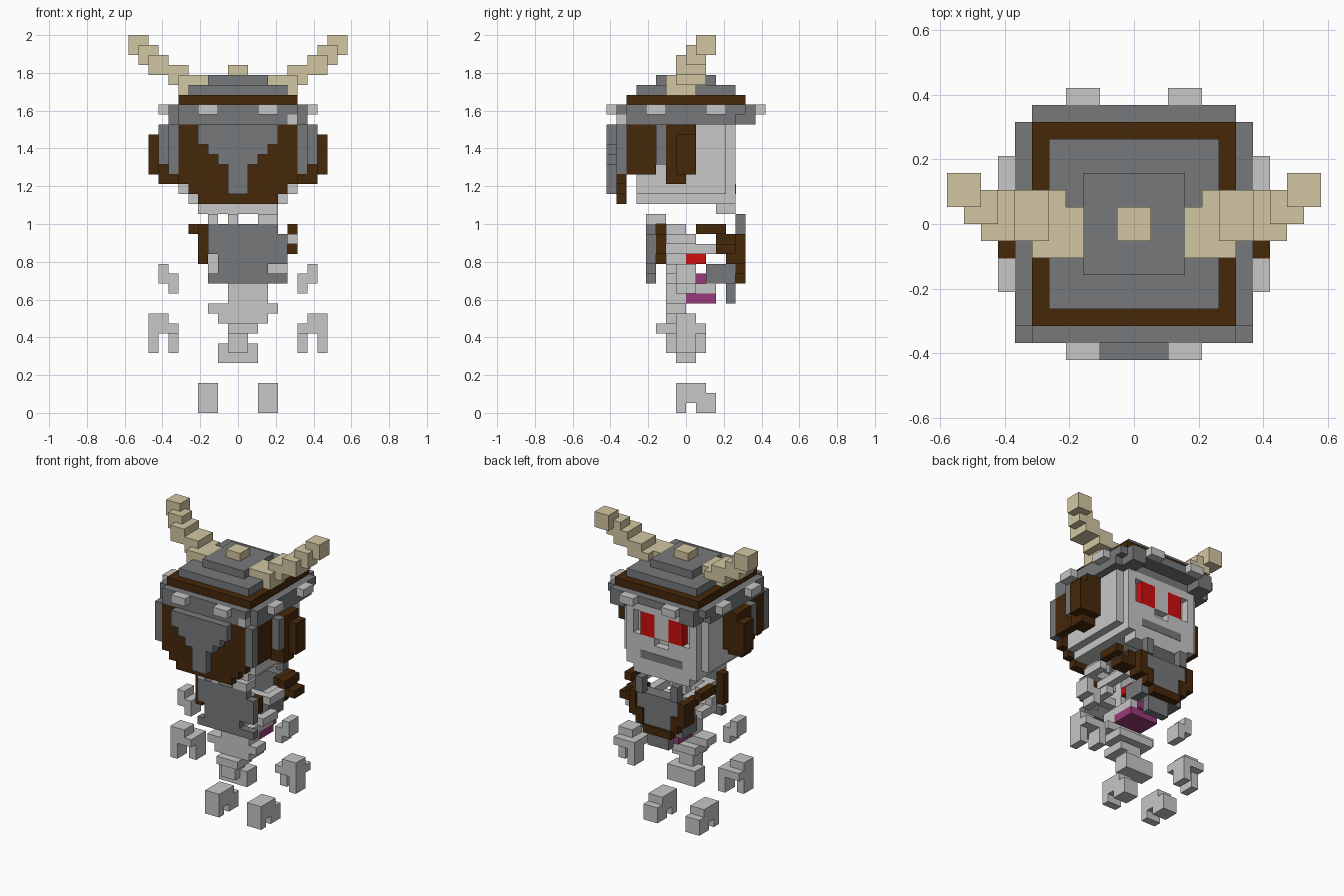
import bpy, bmesh
from mathutils import Matrix, Vector

cube = bpy.data.objects.get("Cube")
if cube:
    bpy.data.objects.remove(cube, do_unlink=True)

V = 2 / 38  # size of one block


def material(name, rgb):
    m = bpy.data.materials.new(name)
    m.diffuse_color = (*rgb, 1)
    m.use_nodes = True
    bsdf = next(n for n in m.node_tree.nodes if n.type == 'BSDF_PRINCIPLED')
    bsdf.inputs["Base Color"].default_value = (*rgb, 1)
    return m


BONE = material("bone grey", (0.57, 0.57, 0.575))
IRON = material("iron grey", (0.18, 0.19, 0.197))
LEATHER = material("dark brown", (0.061, 0.021, 0.003))
HORN = material("horn tan", (0.65, 0.565, 0.36))
RED = material("red", (0.62, 0.004, 0.004))
PURPLE = material("purple", (0.31, 0.042, 0.19))


def part(name, mat, *boxes, mirror=False):
    """One object from boxes (x0, x1, y0, y1, z0, z1) in block units."""
    bm = bmesh.new()
    for x0, x1, y0, y1, z0, z1 in boxes:
        spans = [(x0, x1), (-x1, -x0)] if mirror else [(x0, x1)]
        for a, b in spans:
            mid = Vector((a + b, y0 + y1, z0 + z1)) * (V / 2)
            size = Vector((b - a, y1 - y0, z1 - z0)) * V
            bmesh.ops.create_cube(
                bm, size=1, matrix=Matrix.Translation(mid) @ Matrix.Diagonal((*size, 1)))
    me = bpy.data.meshes.new(name)
    bm.to_mesh(me)
    bm.free()
    me.materials.append(mat)
    ob = bpy.data.objects.new(name, me)
    bpy.context.collection.objects.link(ob)
    return ob


# Helmet cap, brim, studs and knob
part("helmet_cap", IRON, (-5, 5, -5, 5, 32, 33), (-3, 3, -3, 3, 33, 34))
part("helmet_band", LEATHER, (-6, 6, -6, 6, 31, 32))
part("helmet_brim", IRON,
     (-7, 7, -6, 6, 30, 31), (-6, 6, -7, 7, 30, 31),
     (-7, 7, -6, 5, 29, 30), (-6, 5, -7, -6, 29, 30))
part("brim_chip", BONE, (5, 6, -7, -6, 29, 30))
part("brim_corners", IRON, (4, 6, 5, 7, 29, 30), mirror=True)
part("brim_studs", BONE, (2, 4, -8, -7, 30, 31), (2, 4, 7, 8, 30, 31),
     (7, 8, -4, -2, 30, 31), (7, 8, 2, 4, 30, 31), mirror=True)
part("helmet_knob", HORN, (-1, 1, -1, 1, 34, 35))

# Horns climbing outward in steps
part("horns", HORN,
     (3, 6, -2, 1, 32, 34), (4, 5, 1, 2, 33, 34), (5, 7, -1, 2, 33, 34),
     (5, 7, -1, 2, 34, 35), (7, 9, -1, 2, 34, 36), (8, 10, 0, 2, 35, 37),
     (9, 11, 1, 3, 36, 38), mirror=True)

# Neck guard: leather sheet stepping in at the bottom, with an iron Y on it
part("neck_guard", LEATHER,
     (-6, 6, -7, -6, 23, 29), (-5, 5, -7, -6, 22, 23), (-4, 4, -7, -6, 21, 22))
part("neck_guard_ridge", IRON,
     (-4, 4, -8, -7, 27, 29), (-3, 3, -8, -7, 26, 27),
     (-2, 2, -8, -7, 25, 26), (-1, 1, -8, -7, 22, 25))
part("guard_corners", IRON, (6, 7, -7, -6, 24, 29), mirror=True)
part("guard_sides", LEATHER, (6, 7, -6, -3, 24, 29), mirror=True)
part("guard_straps", IRON, (6, 8, -3, -2, 25, 29), mirror=True)
part("ear_flaps", LEATHER, (6, 8, -2, 1, 24, 29), (6, 8, -2, 0, 23, 24),
     (8, 9, -1, 1, 24, 28), mirror=True)

# Skull with a face layer left open at eyes and nose
part("skull", BONE, (-6, 6, -5, 4, 22, 29), (-5, 5, -5, 5, 21, 22),
     (-4, 4, 3, 5, 20, 21))
part("face", BONE, (-5, 5, 4, 5, 28, 29), (-1, 1, 4, 5, 25, 28),
     (-5, 5, 4, 5, 22, 24))
part("cheeks", BONE, (4, 5, 4, 5, 25, 28), (1, 5, 4, 5, 24, 25), mirror=True)
part("eyes", RED, (1, 3, 4, 5, 25, 28), mirror=True)
part("mouth", IRON, (-3, 3, 4.95, 5.05, 22, 23))

# Back plate and its straps
part("back_plate", IRON, (-3, 4, -4, -3, 16, 19), (-2, 4, -4, -3, 15, 16),
     (4, 5, -4, -3, 15, 18), (-2, 3, -4, -3, 14, 15), (-3, 5, -4, -3, 13, 14))
part("back_plate_tips", BONE, (-3, -2, -4, -2, 19, 20), (-1, 0, -4, -2, 19, 20),
     (2, 4, -4, -2, 19, 20))
part("shoulder_strap_right", LEATHER, (-5, -4, 1, 4, 18, 19), (-4, -3, -3, -2, 15, 19))
part("shoulder_strap_left", LEATHER, (5, 6, 1, 4, 18, 19), (5, 6, 3, 5, 16, 17),
     (4, 5, 3, 5, 16, 18), (4, 5, -3, -2, 16, 18))

# Chest bib: iron plate with a leather V-shaped border
part("bib_plate", IRON, (-3, 3, 4, 5, 13, 18), (-1, 2, 4, 5, 11, 13),
     (-2, 2, 5, 5.7, 14, 18), (-3, 3, 5, 5.7, 16, 18))
part("bib_sides", IRON, (2, 3, 2, 5, 13, 15), (2, 3, 5, 6, 18, 20), mirror=True)
part("bib_border", LEATHER, (3, 4, 3, 6, 17, 18), (3, 4, 4, 6, 15, 17),
     (2, 3, 5, 6, 14, 16), (0, 2, 5, 6, 13, 14), mirror=True)

# Ribs: one open ring per level, joined by the backbone
for i, (z, x0, x1, y1) in enumerate([(17, -3, 6, 1), (16, -2, 4, 3),
                                     (14, -3, 5, 1), (12, -1, 3, 3)]):
    part(f"rib_{i + 1}", BONE, (x0, x1, -2, -1, z, z + 1),
         (x0, x0 + 1, -1, y1, z, z + 1), (x1 - 1, x1, -1, y1, z, z + 1))
part("backbone", BONE, (0, 2, -2, 0, 9, 19), (-1, 3, -2, 0, 11, 13),
     (-3, -2, -2, -1, 15, 16), (-3, 4, -2, 0, 10, 11), (-2, 3, -2, 1, 9, 10),
     (-1, 2, -3, 0, 8, 9), (-1, 1, -2, 0, 7, 8))
part("pelvis", BONE, (-2, 2, -1, 1, 5, 6), (-1, 1, -2, 1, 6, 7),
     (-2, -1, -1, 1, 6, 7), (1, 2, -1, 1, 6, 7))
part("heart", RED, (0, 2, 0, 2, 15, 16))
part("innards", PURPLE, (-1, 3, 0, 3, 11, 12), (0, 2, 1, 2, 13, 14))

# Floating arms, hands and feet
part("upper_arms", BONE, (7, 8, -1, 1, 13, 15), (6, 7, -1, 1, 12, 14), mirror=True)
part("hands", BONE, (7, 9, -1, 1, 9, 10), (6, 9, -1, 2, 8, 9),
     (8, 9, -1, 1, 6, 8), (6, 7, 0, 2, 6, 8), mirror=True)
part("feet", BONE, (2, 4, -1, 2, 2, 3), (2, 4, -1, 3, 1, 2),
     (2, 4, -1, 0, 0, 1), (2, 4, 1, 3, 0, 1), mirror=True)
